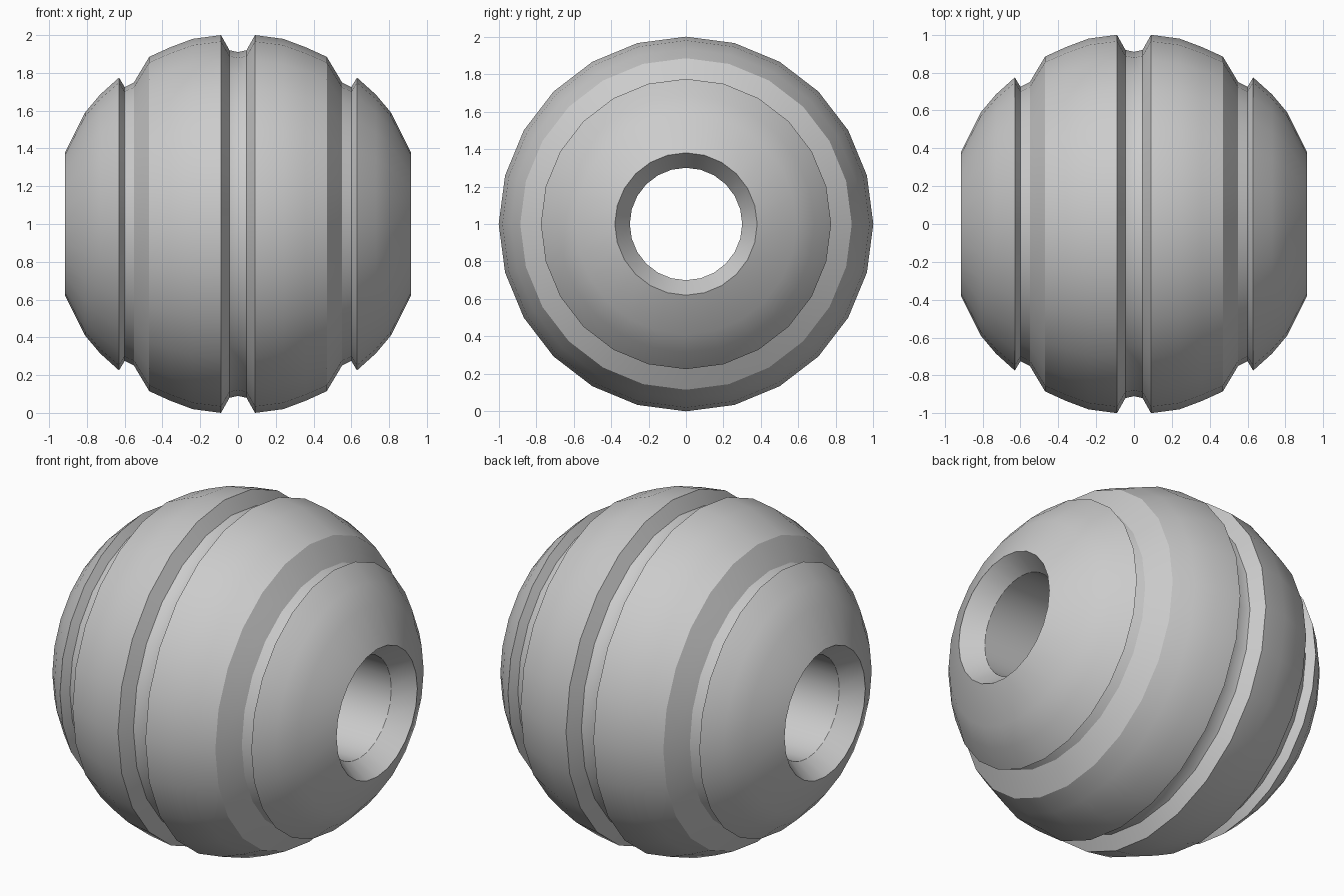
import bpy, bmesh
from math import sin, cos, pi, radians

if "Cube" in bpy.data.objects:
    bpy.data.objects.remove(bpy.data.objects["Cube"])

SIDES = 24

# Half profile (x, radius): hole wall, chamfered rim, outer band, side groove, main band, centre groove
half = [(0.80, 0.30), (0.915, 0.38), (0.81, 0.59), (0.73, 0.685), (0.63, 0.775),
        (0.60, 0.725), (0.55, 0.75), (0.53, 0.785), (0.47, 0.885), (0.36, 0.935), (0.24, 0.98),
        (0.09, 1.0), (0.045, 0.92), (0.0, 0.91)]
profile = half + [(-x, r) for x, r in reversed(half[:-1])]

# Revolve the closed profile around the x axis
bm = bmesh.new()
rings = []
for i in range(SIDES):
    a = 2 * pi * i / SIDES
    rings.append([bm.verts.new((x, r * cos(a), 1 + r * sin(a))) for x, r in profile])
n = len(profile)
for i in range(SIDES):
    r0, r1 = rings[i], rings[(i + 1) % SIDES]
    for j in range(n):
        k = (j + 1) % n
        bm.faces.new((r0[j], r0[k], r1[k], r1[j]))
bmesh.ops.recalc_face_normals(bm, faces=bm.faces)

mesh = bpy.data.meshes.new("grooved_bead")
bm.to_mesh(mesh)
bm.free()
bead = bpy.data.objects.new("grooved_bead", mesh)
bpy.context.collection.objects.link(bead)

# Smooth bands with crisp groove edges
bpy.context.view_layer.objects.active = bead
bead.select_set(True)
bpy.ops.object.shade_smooth_by_angle(angle=radians(28))
